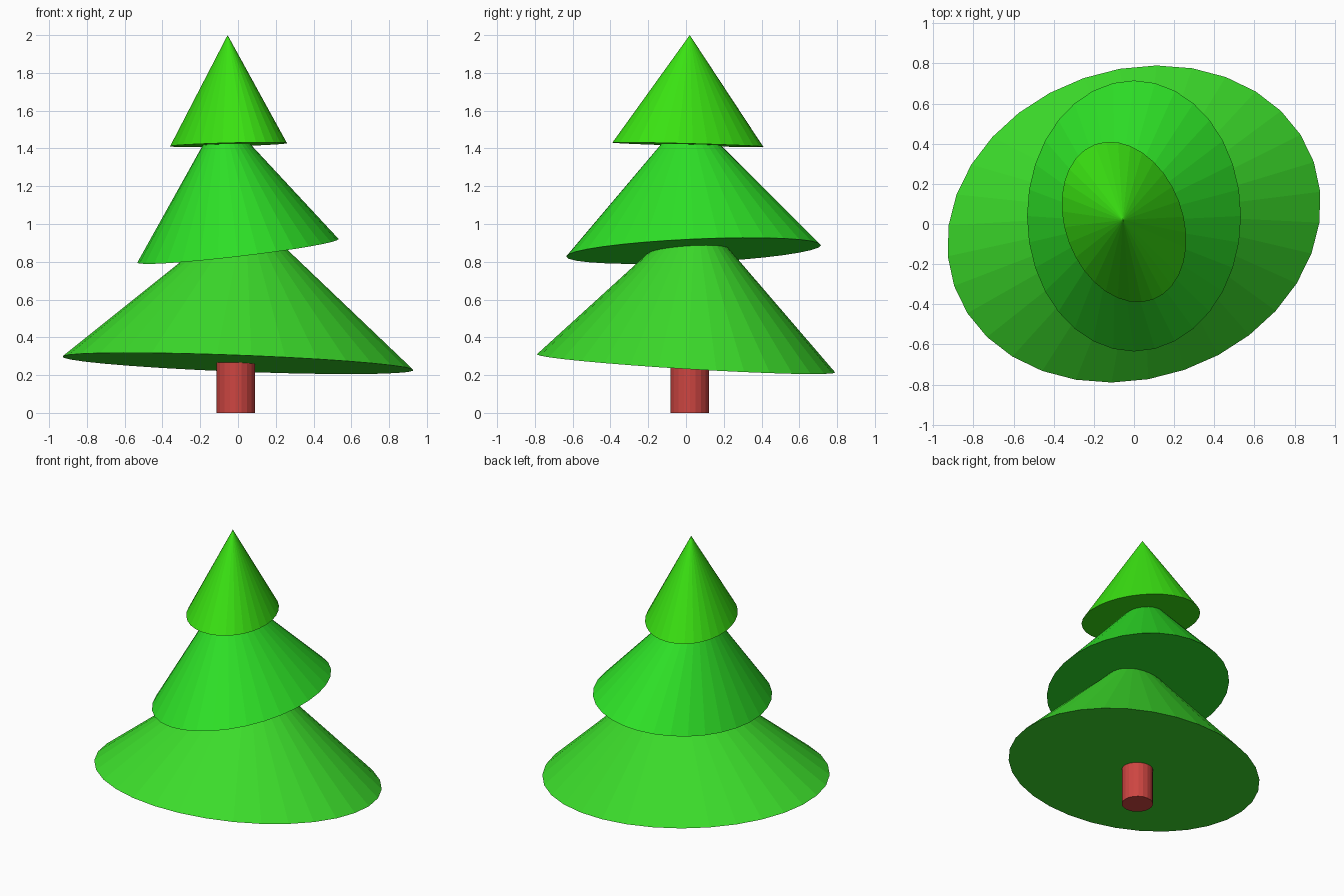
import bpy, bmesh, math

if "Cube" in bpy.data.objects:
    bpy.data.objects.remove(bpy.data.objects["Cube"])


def material(name, rgb):
    mat = bpy.data.materials.new(name)
    mat.diffuse_color = (*rgb, 1)
    mat.use_nodes = True
    mat.node_tree.nodes["Principled BSDF"].inputs["Base Color"].default_value = mat.diffuse_color
    return mat


def make_object(name, bm, mat):
    bmesh.ops.recalc_face_normals(bm, faces=bm.faces)
    mesh = bpy.data.meshes.new(name)
    bm.to_mesh(mesh)
    bm.free()
    mesh.materials.append(mat)
    bpy.context.collection.objects.link(bpy.data.objects.new(name, mesh))


def leaning_cone(name, apex, center, radii, turn, tilt, mat, sides=32):
    """Cone with an elliptical, turned base lying on a tilted plane."""
    bm = bmesh.new()
    c, s = math.cos(math.radians(turn)), math.sin(math.radians(turn))
    ring = []
    for i in range(sides):
        t = 2 * math.pi * i / sides
        u, v = radii[0] * math.cos(t), radii[1] * math.sin(t)
        x, y = u * c - v * s, u * s + v * c
        z = tilt[0] * x + tilt[1] * y
        ring.append(bm.verts.new((center[0] + x, center[1] + y, center[2] + z)))
    tip = bm.verts.new(apex)
    bm.faces.new(ring)
    for a, b in zip(ring, ring[1:] + ring[:1]):
        bm.faces.new((a, b, tip))
    make_object(name, bm, mat)


# Foliage tiers
leaning_cone("lower_foliage", (0.04, 0.05, 1.075), (0, 0, 0.262), (0.948, 0.769),
             19, (-0.032, -0.056), material("lower_green", (0.045, 0.72, 0.024)))
leaning_cone("middle_foliage", (-0.09, 0.01, 1.59), (0, 0.04, 0.858), (0.533, 0.675),
             0, (0.117, 0.045), material("middle_green", (0.027, 0.75, 0.02)))
leaning_cone("top_foliage", (-0.055, 0.02, 2.0), (-0.05, 0.01, 1.42), (0.413, 0.293),
             -69.4, (0.02, -0.024), material("top_green", (0.042, 0.76, 0.006)))

# Trunk
trunk = bmesh.new()
bmesh.ops.create_cone(trunk, cap_ends=True, segments=20, radius1=0.102, radius2=0.102, depth=0.32)
bmesh.ops.translate(trunk, verts=trunk.verts, vec=(-0.012, 0.02, 0.16))
make_object("trunk", trunk, material("trunk_red", (0.61, 0.06, 0.053)))
